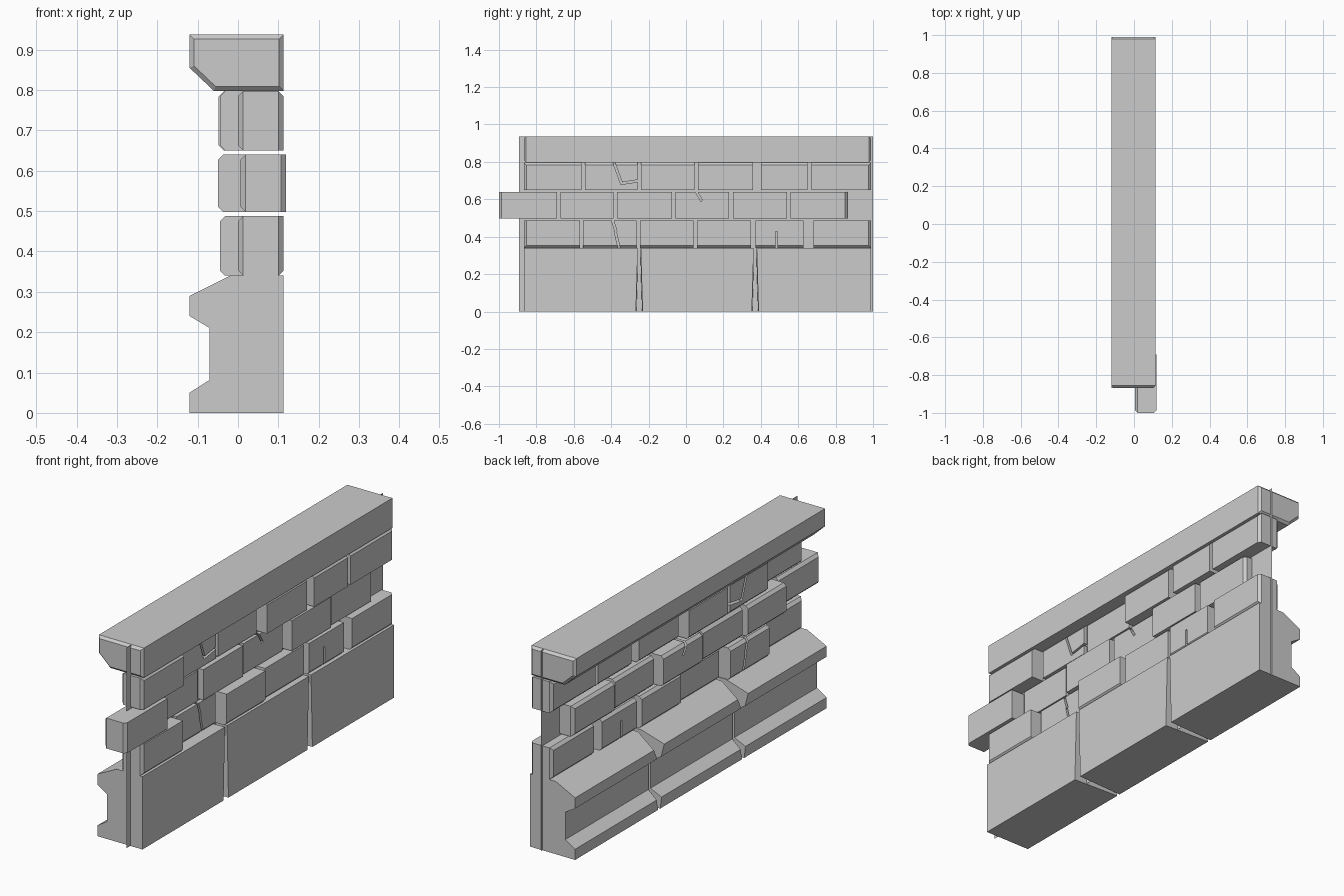
import bpy, bmesh, math
from mathutils import Vector, Matrix

if "Cube" in bpy.data.objects:
    bpy.data.objects.remove(bpy.data.objects["Cube"])


def finish(bm, name):
    bmesh.ops.recalc_face_normals(bm, faces=bm.faces)
    me = bpy.data.meshes.new(name)
    bm.to_mesh(me)
    bm.free()
    ob = bpy.data.objects.new(name, me)
    bpy.context.collection.objects.link(ob)
    return ob


def extrude_y(profile, y0, y1, push0=None, push1=None):
    """Extrude an (x, z) profile along y; push dicts chip single end corners inwards."""
    push0, push1 = push0 or {}, push1 or {}
    bm = bmesh.new()
    a = [bm.verts.new((x, y0 + push0.get(i, 0), z)) for i, (x, z) in enumerate(profile)]
    b = [bm.verts.new((x, y1 - push1.get(i, 0), z)) for i, (x, z) in enumerate(profile)]
    ends = [bm.faces.new(a), bm.faces.new(b)]
    n = len(a)
    for i in range(n):
        bm.faces.new((a[i], a[(i + 1) % n], b[(i + 1) % n], b[i]))
    bmesh.ops.recalc_face_normals(bm, faces=bm.faces)
    return bm, ends


def bevel(bm, edges, width):
    bmesh.ops.bevel(bm, geom=edges, offset=width, segments=1, affect='EDGES', profile=0.5)


def box(x0, x1, y0, y1, z0, z1):
    return extrude_y([(x0, z0), (x1, z0), (x1, z1), (x0, z1)], y0, y1)[0]


# Base: three moulded blocks with chipped seams
base = [(.113, 0), (.113, .34), (-.02, .34), (-.12, .29), (-.12, .24),
        (-.07, .21), (-.07, .082), (-.12, .05), (-.12, 0)]
chip = {0: .01, 2: .004, 3: .03, 4: .006, 7: .01}
seams = [-.867, -.25, .37, .99]
for i in range(3):
    first, last = i == 0, i == 2
    bm, _ = extrude_y(base, seams[i] + (0 if first else .008), seams[i + 1] - (0 if last else .008),
                      None if first else chip, None if last else chip)
    finish(bm, f"base_block_{i + 1}")

# Coping stone with chamfered ends
coping = [(-.12, .937), (.113, .937), (.113, .798), (-.06, .798), (-.12, .855)]
bm, ends = extrude_y(coping, -.867, .99)
bevel(bm, list({e for f in ends for e in f.edges}), .011)
finish(bm, "coping")

# Mortar backing sheet
bm = bmesh.new()
bm.faces.new([bm.verts.new((.05, y, z)) for y, z in
              ((-.893, 0), (1, 0), (1, .937), (-.893, .937))])
finish(bm, "mortar_sheet")

# Brick courses: z range, joints (position, half gap), depth offsets, chamfered side
courses = [
    (.34, .488, [(-.867, 0), (-.56, .008), (-.255, .01), (.05, .01), (.36, .012), (.655, .026), (.99, 0)],
     [0, -.045, 0, -.015, -.006, 0], -1),
    (.498, .64, [(-1, 0), (-.68, .01), (-.378, .01), (-.065, .009), (.24, .01), (.55, .01), (.864, 0)],
     [.006, -.05, -.035, -.045, -.01, -.022], 0),
    (.65, .797, [(-.867, 0), (-.55, .01), (-.25, .01), (.055, .01), (.38, .021), (.66, .01), (.99, 0)],
     [0, -.045, -.048, -.008, 0, 0], 1),
]

# Cracks keyed by (course, brick): polylines in (y, z)
cracks = {
    (0, 1): [[(-.395, .495), (-.375, .43), (-.43, .33)], [(-.378, .425), (-.355, .33)]],
    (0, 4): [[(.55, .5), (.545, .455), (.485, .425), (.485, .33)]],
    (0, 5): [[(.91, .5), (.85, .43), (.81, .33)]],
    (1, 1): [[(-.465, .65), (-.61, .49)]],
    (1, 3): [[(.05, .65), (.082, .595), (.072, .49)]],
    (2, 1): [[(-.39, .81), (-.345, .685), (-.362, .64)], [(-.345, .685), (-.235, .702)]],
    (2, 2): [[(-.05, .81), (-.10, .695), (-.175, .64)]],
}


def cut(brick, p, q):
    """Slice a thin crack segment through a brick."""
    d = Vector((0, q[0] - p[0], q[1] - p[1]))
    half = d.length / 2 + .004
    bm = box(-.2, .2, -half, half, -.0055, .0055)
    bm.transform(Matrix.Translation((0, (p[0] + q[0]) / 2, (p[1] + q[1]) / 2))
                 @ Matrix.Rotation(math.atan2(d.z, d.y), 4, 'X'))
    cutter = finish(bm, "crack_cutter")
    cutter.hide_render = True
    mod = brick.modifiers.new("crack", 'BOOLEAN')
    mod.operation, mod.solver, mod.object = 'DIFFERENCE', 'EXACT', cutter
    bpy.context.view_layer.objects.active = brick
    bpy.ops.object.modifier_apply(modifier=mod.name)
    bpy.data.objects.remove(cutter)


for r, (z0, z1, joints, offsets, side) in enumerate(courses):
    for i in range(6):
        y0 = joints[i][0] + joints[i][1]
        y1 = joints[i + 1][0] - joints[i + 1][1]
        dx = offsets[i]
        bm = box(dx, .113 + dx, y0, y1, z0, z1)
        chosen = []
        for e in bm.edges:
            d = e.verts[0].co - e.verts[1].co
            m = (e.verts[0].co + e.verts[1].co) / 2
            end = (i == 0 and m.y < y0 + .01) or (i == 5 and m.y > y1 - .01)
            row_edge = (side == 1 and m.z > z1 - .01) or (side == -1 and m.z < z0 + .01)
            back_edge = abs(d.y) > .05 and m.x < dx + .01
            if (abs(d.z) > .05 and end) or (abs(d.y) > .05 and row_edge) or back_edge:
                chosen.append(e)
        bevel(bm, chosen, .013)
        brick = finish(bm, f"course_{r + 1}_brick_{i + 1}")
        for line in cracks.get((r, i), []):
            for p, q in zip(line, line[1:]):
                cut(brick, p, q)
